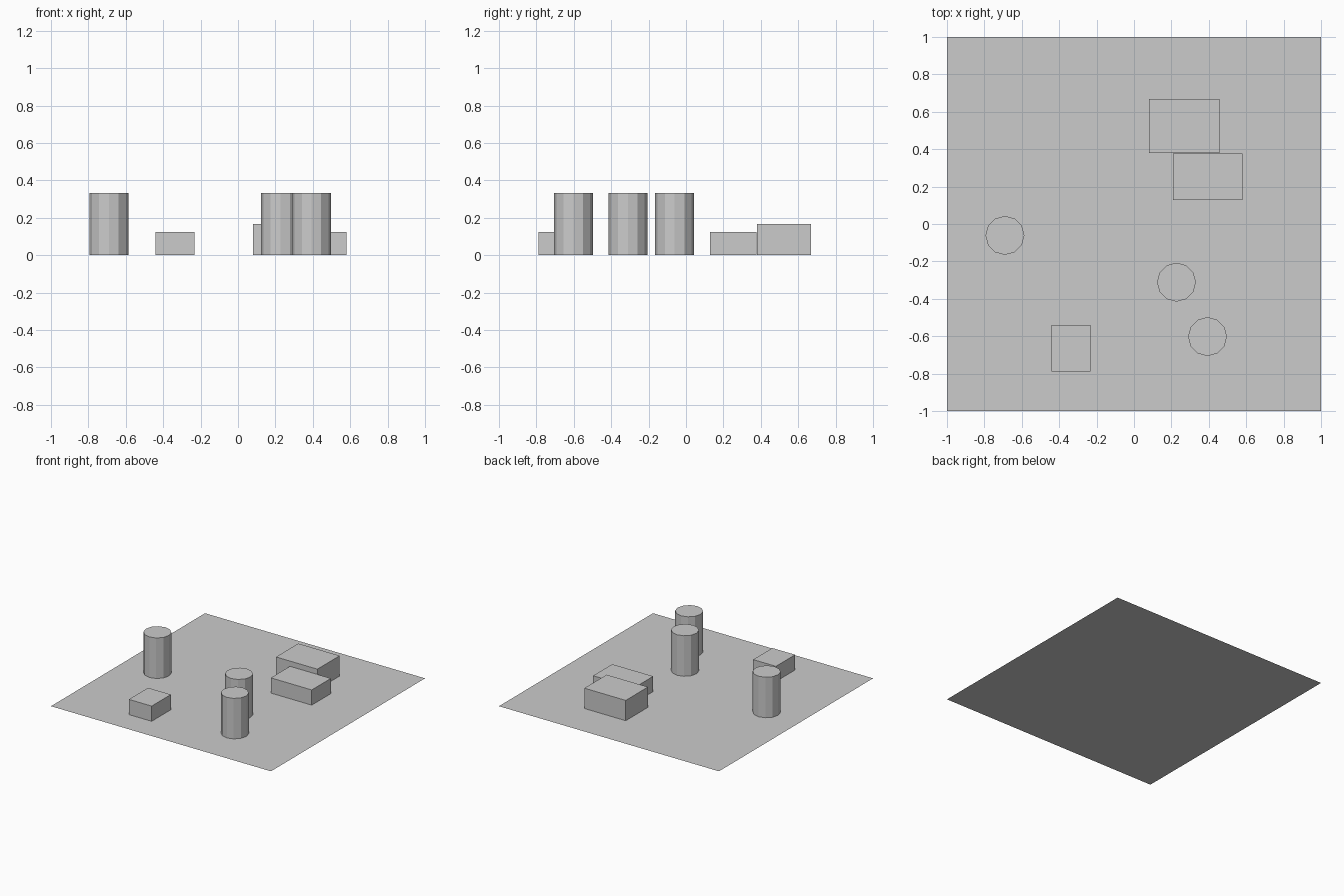
import bpy

if "Cube" in bpy.data.objects:
    bpy.data.objects.remove(bpy.data.objects["Cube"])


def box(name, x0, x1, y0, y1, h):
    bpy.ops.mesh.primitive_cube_add(size=1, location=((x0 + x1) / 2, (y0 + y1) / 2, h / 2))
    ob = bpy.context.object
    ob.name = name
    ob.scale = (x1 - x0, y1 - y0, h)
    bpy.ops.object.transform_apply(location=False, rotation=False, scale=True)


def pillar(name, x, y, r=0.104, h=0.333):
    bpy.ops.mesh.primitive_cylinder_add(vertices=12, radius=r, depth=h, location=(x, y, h / 2))
    bpy.context.object.name = name


# flat base sheet
bpy.ops.mesh.primitive_plane_add(size=2)
bpy.context.object.name = "floor"

# low rectangular blocks
box("tall_block", 0.08, 0.456, 0.379, 0.668, 0.167)
box("long_block", 0.208, 0.58, 0.129, 0.377, 0.125)
box("small_block", -0.44, -0.233, -0.788, -0.539, 0.125)

# identical round pillars
for i, (x, y) in enumerate([(-0.69, -0.061), (0.227, -0.311), (0.393, -0.602)]):
    pillar(f"pillar_{i + 1}", x, y)
